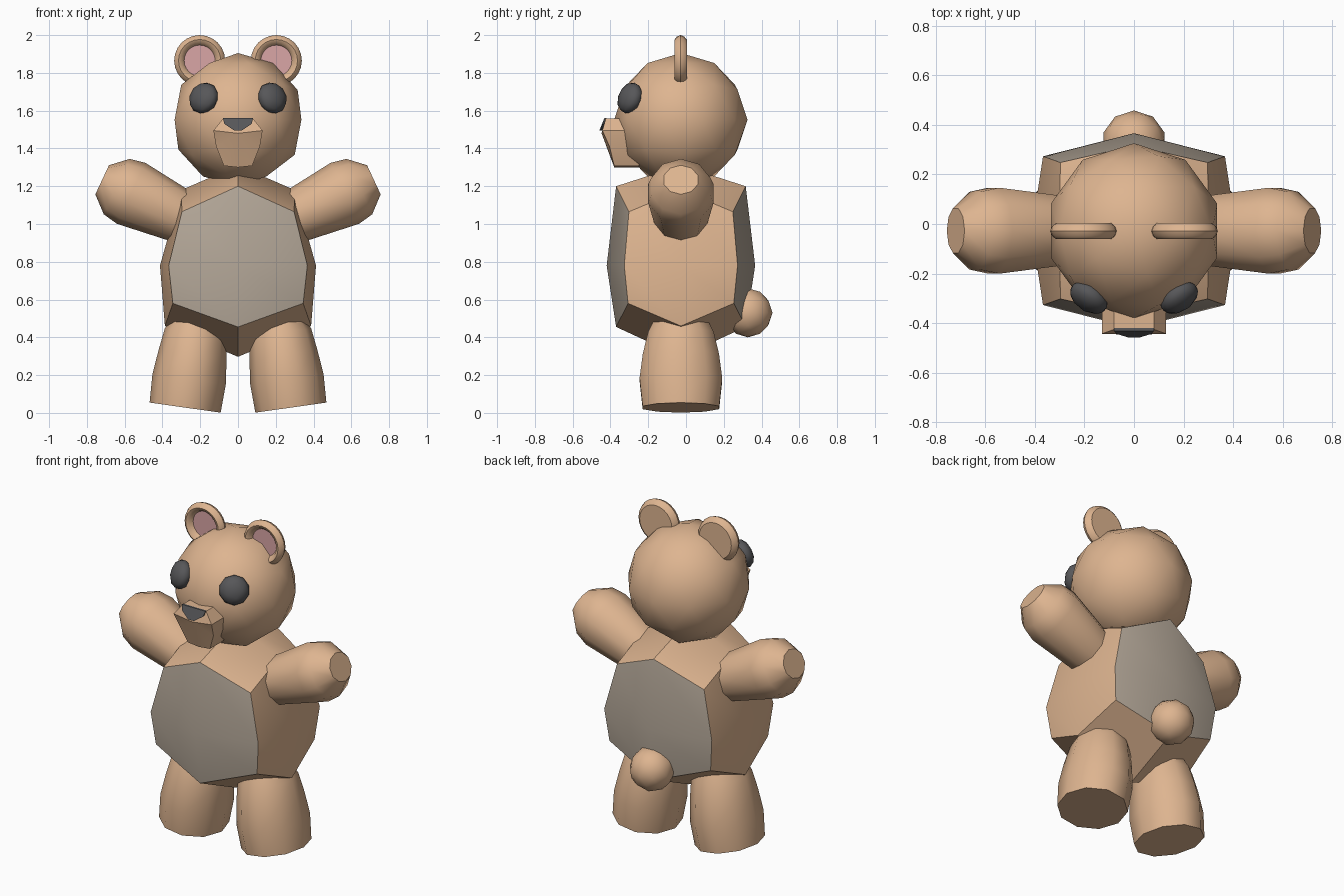
import bpy, bmesh, math
from mathutils import Vector, Matrix

if "Cube" in bpy.data.objects:
    bpy.data.objects.remove(bpy.data.objects["Cube"])

CY = -0.027  # depth centre of head, body and limbs


def material(name, r, g, b):
    m = bpy.data.materials.new(name)
    m.diffuse_color = (r, g, b, 1)
    m.use_nodes = True
    m.node_tree.nodes["Principled BSDF"].inputs["Base Color"].default_value = m.diffuse_color
    return m


FUR = material("tan fur", 0.73, 0.46, 0.28)
BELLY = material("grey belly", 0.47, 0.40, 0.325)
PINK = material("pink inner ear", 0.70, 0.38, 0.38)
DARK = material("charcoal", 0.095, 0.095, 0.10)


def finish(name, bm, mats, angle=40):
    bmesh.ops.recalc_face_normals(bm, faces=bm.faces[:])
    me = bpy.data.meshes.new(name)
    bm.to_mesh(me)
    bm.free()
    for m in mats:
        me.materials.append(m)
    ob = bpy.data.objects.new(name, me)
    bpy.context.collection.objects.link(ob)
    bpy.ops.object.select_all(action='DESELECT')
    ob.select_set(True)
    bpy.context.view_layer.objects.active = ob
    bpy.ops.object.shade_smooth_by_angle(angle=math.radians(angle))
    return ob


def ball(name, center, radii, mat, rot=None):
    bm = bmesh.new()
    bmesh.ops.create_icosphere(bm, subdivisions=2, radius=1)
    m = Matrix.Translation(center) @ (rot or Matrix()) @ Matrix.Diagonal((*radii, 1))
    bm.transform(m)
    return finish(name, bm, [mat])


def loft(name, origin, axis, side, rings, segs, mats, pick=None):
    """Rings of (distance along axis, radius along side, radius across)."""
    axis, side = Vector(axis).normalized(), Vector(side).normalized()
    cross = axis.cross(side)
    bm = bmesh.new()
    loops = []
    for h, ra, rb in rings:
        loops.append([bm.verts.new(Vector(origin) + axis * h
                      + side * ra * math.cos(2 * math.pi * i / segs)
                      + cross * rb * math.sin(2 * math.pi * i / segs)) for i in range(segs)])
    for a, b in zip(loops, loops[1:]):
        for i in range(segs):
            j = (i + 1) % segs
            bm.faces.new((a[i], a[j], b[j], b[i]))
    bm.faces.new(loops[0][::-1])
    end = bm.faces.new(loops[-1])
    if pick is not None:
        end.material_index = pick
    return finish(name, bm, mats)


# Head
ball("head", (0, CY, 1.552), (0.353, 0.353, 0.353), FUR)

# Body: once-subdivided box pulled to shape, keyed by |x|, |y|, level
SHAPE = {
    (0, 0, 1): (0, 0, 1.31), (1, 0, 1): (0.30, 0, 1.18),
    (0, 1, 1): (0, 0.343, 1.20), (1, 1, 1): (0.297, 0.275, 1.065),
    (1, 0, 0): (0.413, 0, 0.78), (0, 1, 0): (0, 0.393, 0.78),
    (1, 1, 0): (0.367, 0.30, 0.78),
    (0, 0, -1): (0, 0, 0.297), (1, 0, -1): (0.387, 0, 0.46),
    (0, 1, -1): (0, 0.343, 0.455), (1, 1, -1): (0.345, 0.28, 0.58),
}
bm = bmesh.new()
bmesh.ops.create_cube(bm, size=2)
bmesh.ops.subdivide_edges(bm, edges=bm.edges[:], cuts=1, use_grid_fill=True)
bm.normal_update()
for f in bm.faces:
    f.material_index = 1 if abs(f.normal.y) > 0.9 else 0
for v in bm.verts:
    x, y, z = (round(c) for c in v.co)
    px, py, pz = SHAPE[abs(x), abs(y), z]
    v.co = (px * x, py * y + CY, pz)
finish("body", bm, [FUR, BELLY])

# Tail
ball("tail", (0, 0.328, 0.53), (0.13, 0.13, 0.13), FUR)

# Muzzle: outline of (x, z, front y) run back into the head
HALF = [(0.08, 1.558, -0.425), (0.13, 1.495, -0.443), (0.116, 1.41, -0.405), (0.075, 1.308, -0.38)]
outline = HALF + [(0, 1.30, -0.38)] + [(-x, z, y) for x, z, y in reversed(HALF)]
bm = bmesh.new()
front = [bm.verts.new((x, y, z)) for x, z, y in outline]
back = [bm.verts.new((x, -0.25, z)) for x, z, y in outline]
tip = bm.verts.new((0, -0.447, 1.48))
n = len(outline)
for i in range(n):
    j = (i + 1) % n
    bm.faces.new((front[i], front[j], back[j], back[i]))
    bm.faces.new((front[j], front[i], tip))
bm.faces.new(back)
finish("muzzle", bm, [FUR])

# Nose: thin tapered plate on the muzzle front
bm = bmesh.new()
pts = [(-0.08, 1.561), (0.08, 1.561), (0.072, 1.53), (0.02, 1.495), (-0.02, 1.495), (-0.072, 1.53)]
a = [bm.verts.new((x, -0.432 - 0.35 * (1.561 - z) - (0.018 if abs(x) < 0.03 else 0) * 0.2, z)) for x, z in pts]
b = [bm.verts.new((x, -0.42, z)) for x, z in pts]
bm.faces.new(a)
bm.faces.new(b[::-1])
for i in range(6):
    j = (i + 1) % 6
    bm.faces.new((a[i], a[j], b[j], b[i]))
finish("nose", bm, [DARK])

# Paired parts
EAR = [(0, 0.11, 0.11), (0.015, 0.128, 0.128), (0.034, 0.135, 0.135), (0.054, 0.127, 0.127),
       (0.065, 0.112, 0.112), (0.058, 0.095, 0.095), (0.035, 0.082, 0.082)]
ARM = [(-0.12, 0.125, 0.13), (0, 0.145, 0.15), (0.265, 0.178, 0.182),
       (0.35, 0.162, 0.165), (0.435, 0.085, 0.095)]
LEG = [(0, 0.19, 0.213), (0.15, 0.196, 0.23), (0.28, 0.182, 0.212), (0.40, 0.165, 0.182), (0.50, 0.12, 0.13)]
for s, tag in ((1, "left"), (-1, "right")):
    loft("ear_" + tag, (0.203 * s, 0.005, 1.865), (0, -1, 0), (1, 0, 0), EAR, 24, [FUR, PINK], 1)
    c = Vector((0.182 * s, -0.297, 1.667))
    d = c - Vector((0, CY, 1.552))
    ball("eye_" + tag, c, (0.086, 0.086, 0.052), DARK, d.to_track_quat('Z', 'Y').to_matrix().to_4x4())
    loft("arm_" + tag, (0.325 * s, CY, 1.05), (0.906 * s, 0, 0.423), (-0.423 * s, 0, 0.906), ARM, 10, [FUR])
    loft("leg_" + tag, (0.28 * s, CY, 0.028), (-0.14 * s, 0, 0.99), (0.99 * s, 0, 0.14), LEG, 10, [FUR])
